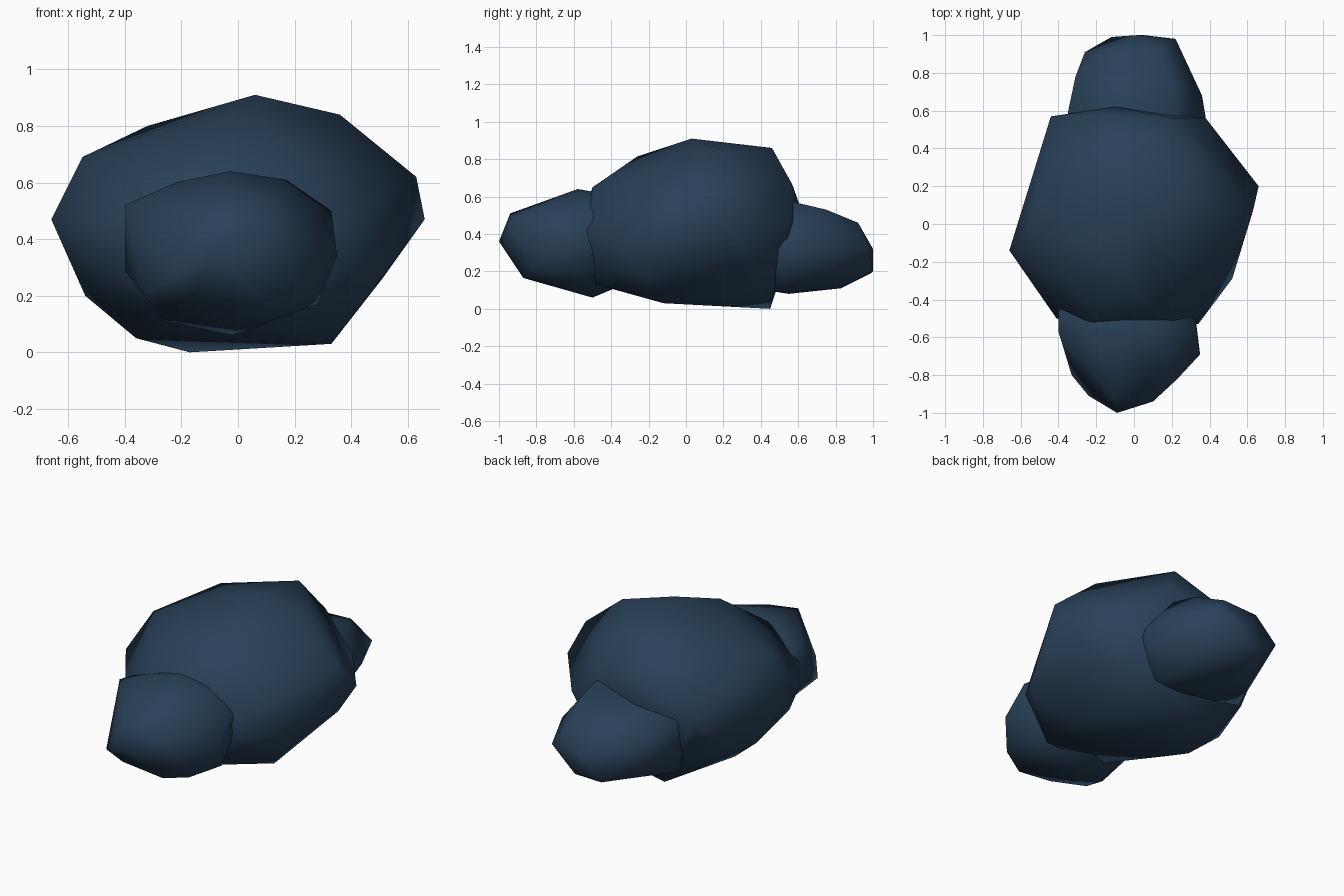
import bpy, bmesh
from mathutils import Vector

slate = bpy.data.materials.new("dark slate blue")
slate.diffuse_color = (0.022, 0.052, 0.099, 1)


def boulder(name, centre, radii, corners):
    """Rounded core plus chiselled corner points, wrapped in one convex hull."""
    bm = bmesh.new()
    bmesh.ops.create_icosphere(bm, subdivisions=2, radius=1)
    pts = [Vector(c + r * k for c, r, k in zip(centre, radii, v.co)) for v in bm.verts]
    bm.clear()
    for p in pts + [Vector(c) for c in corners]:
        bm.verts.new(p)
    bmesh.ops.convex_hull(bm, input=bm.verts[:])
    bmesh.ops.delete(bm, geom=[v for v in bm.verts if not v.link_faces], context='VERTS')
    bmesh.ops.recalc_face_normals(bm, faces=bm.faces[:])
    for f in bm.faces:
        f.smooth = True
    me = bpy.data.meshes.new(name)
    bm.to_mesh(me)
    bm.free()
    me.materials.append(slate)
    bpy.context.collection.objects.link(bpy.data.objects.new(name, me))


# Large middle rock
boulder("middle_rock", (0, 0.04, 0.46), (0.53, 0.52, 0.38), [
    (-0.66, -0.14, 0.47), (0.66, 0.20, 0.47), (0.63, 0.07, 0.62),
    (0.06, 0.03, 0.91), (0.09, 0.46, 0.86), (0.36, 0.10, 0.84),
    (-0.55, -0.03, 0.69), (-0.32, 0.29, 0.80), (-0.05, -0.26, 0.815),
    (-0.44, 0.57, 0.48), (-0.10, 0.62, 0.52), (0.38, 0.56, 0.45),
    (-0.20, 0.57, 0.66), (0.20, 0.56, 0.68), (-0.44, 0.50, 0.36),
    (0.34, -0.53, 0.42), (-0.29, -0.55, 0.47), (-0.41, -0.50, 0.44),
    (0.13, -0.50, 0.65), (-0.20, -0.51, 0.62), (-0.38, -0.47, 0.25),
    (-0.15, -0.49, 0.14), (0.22, -0.48, 0.13), (0.52, -0.29, 0.28),
    (0.51, 0.24, 0.26), (-0.48, -0.31, 0.23), (-0.48, 0.35, 0.26),
    (-0.17, 0.45, 0.0), (0.33, -0.12, 0.03), (-0.36, 0.04, 0.05),
    (-0.54, 0.09, 0.20), (0.25, 0.47, 0.10)])

# Smaller rock at the front, buried partly in the middle one
boulder("front_rock", (-0.03, -0.52, 0.36), (0.32, 0.38, 0.24), [
    (-0.40, -0.57, 0.52), (-0.40, -0.46, 0.50), (-0.22, -0.57, 0.60),
    (-0.03, -0.58, 0.64), (-0.03, -0.46, 0.62),
    (0.17, -0.55, 0.61), (0.33, -0.55, 0.50), (0.35, -0.69, 0.34),
    (0.28, -0.56, 0.17), (0.32, -0.45, 0.40), (-0.02, -0.50, 0.06),
    (-0.02, -0.38, 0.11), (-0.26, -0.58, 0.11),
    (-0.40, -0.52, 0.29), (-0.33, -0.80, 0.20), (-0.24, -0.91, 0.27),
    (-0.15, -0.90, 0.21), (-0.09, -1.00, 0.36), (0.10, -0.94, 0.48),
    (0.17, -0.86, 0.49), (-0.10, -0.94, 0.51), (0.10, -0.87, 0.165),
    (0.23, -0.82, 0.22), (0.17, -0.72, 0.13)])

# Smaller rock at the back, buried partly in the middle one
boulder("back_rock", (0.03, 0.52, 0.33), (0.30, 0.36, 0.21), [
    (-0.35, 0.59, 0.47), (-0.31, 0.78, 0.43), (-0.26, 0.91, 0.32),
    (-0.12, 0.99, 0.19), (0.05, 1.00, 0.20), (0.02, 1.00, 0.32),
    (0.22, 0.98, 0.33), (0.36, 0.68, 0.34), (0.38, 0.56, 0.35),
    (0.20, 0.58, 0.57), (0.19, 0.75, 0.53), (0.12, 0.92, 0.46),
    (-0.11, 0.92, 0.45), (-0.02, 0.83, 0.11), (0.05, 0.55, 0.08),
    (0.25, 0.50, 0.09), (0.05, 0.42, 0.10), (-0.32, 0.52, 0.13),
    (0.34, 0.45, 0.30), (-0.33, 0.45, 0.42)])
